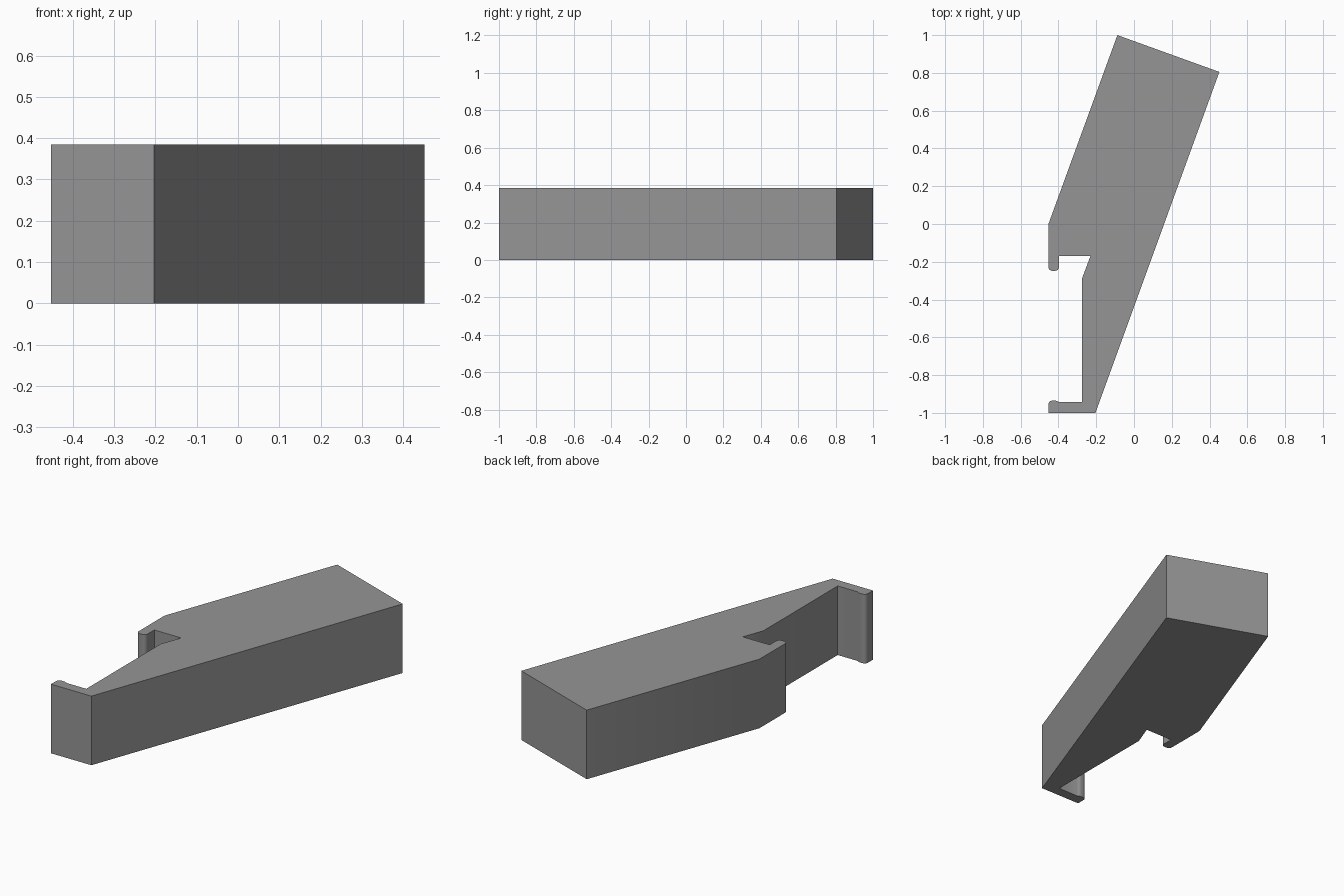
import bpy, bmesh, math

if "Cube" in bpy.data.objects:
    bpy.data.objects.remove(bpy.data.objects["Cube"])

HEIGHT = 0.385


def corner(cx, cy, r, start, end, n=4):
    """Points of a rounded corner, angles in degrees."""
    return [(cx + r * math.cos(math.radians(start + (end - start) * i / n)),
             cy + r * math.sin(math.radians(start + (end - start) * i / n)))
            for i in range(n + 1)]


# Plan outline, counter-clockwise from the front right corner
outline = [(-0.204, -1.0), (0.452, 0.805), (-0.088, 1.0), (-0.453, 0.0)]
# rounded upper lip
outline += corner(-0.433, -0.228, 0.02, 180, 270)
outline += corner(-0.417, -0.228, 0.02, 270, 360)
# notch and inner wall
outline += [(-0.397, -0.17), (-0.231, -0.17), (-0.275, -0.288), (-0.275, -0.943)]
# rounded lower hook
outline += [(-0.397, -0.943)]
outline += corner(-0.417, -0.955, 0.02, 55, 90, 2)
outline += corner(-0.433, -0.955, 0.02, 90, 180)
outline += [(-0.453, -1.0)]

# Extrude the outline into a solid block
bm = bmesh.new()
base = bm.faces.new([bm.verts.new((x, y, 0)) for x, y in outline])
top = bmesh.ops.extrude_face_region(bm, geom=[base])["geom"]
bmesh.ops.translate(bm, vec=(0, 0, HEIGHT),
                    verts=[v for v in top if isinstance(v, bmesh.types.BMVert)])
bmesh.ops.recalc_face_normals(bm, faces=bm.faces)
mesh = bpy.data.meshes.new("clip_wedge")
bm.to_mesh(mesh)
bm.free()

grey = bpy.data.materials.new("mid grey")
grey.diffuse_color = (0.3, 0.3, 0.3, 1)
grey.use_nodes = True
grey.node_tree.nodes["Principled BSDF"].inputs["Base Color"].default_value = grey.diffuse_color
mesh.materials.append(grey)

wedge = bpy.data.objects.new("clip_wedge", mesh)
bpy.context.collection.objects.link(wedge)
bpy.context.view_layer.objects.active = wedge
wedge.select_set(True)
bpy.ops.object.shade_smooth_by_angle(angle=math.radians(30))
